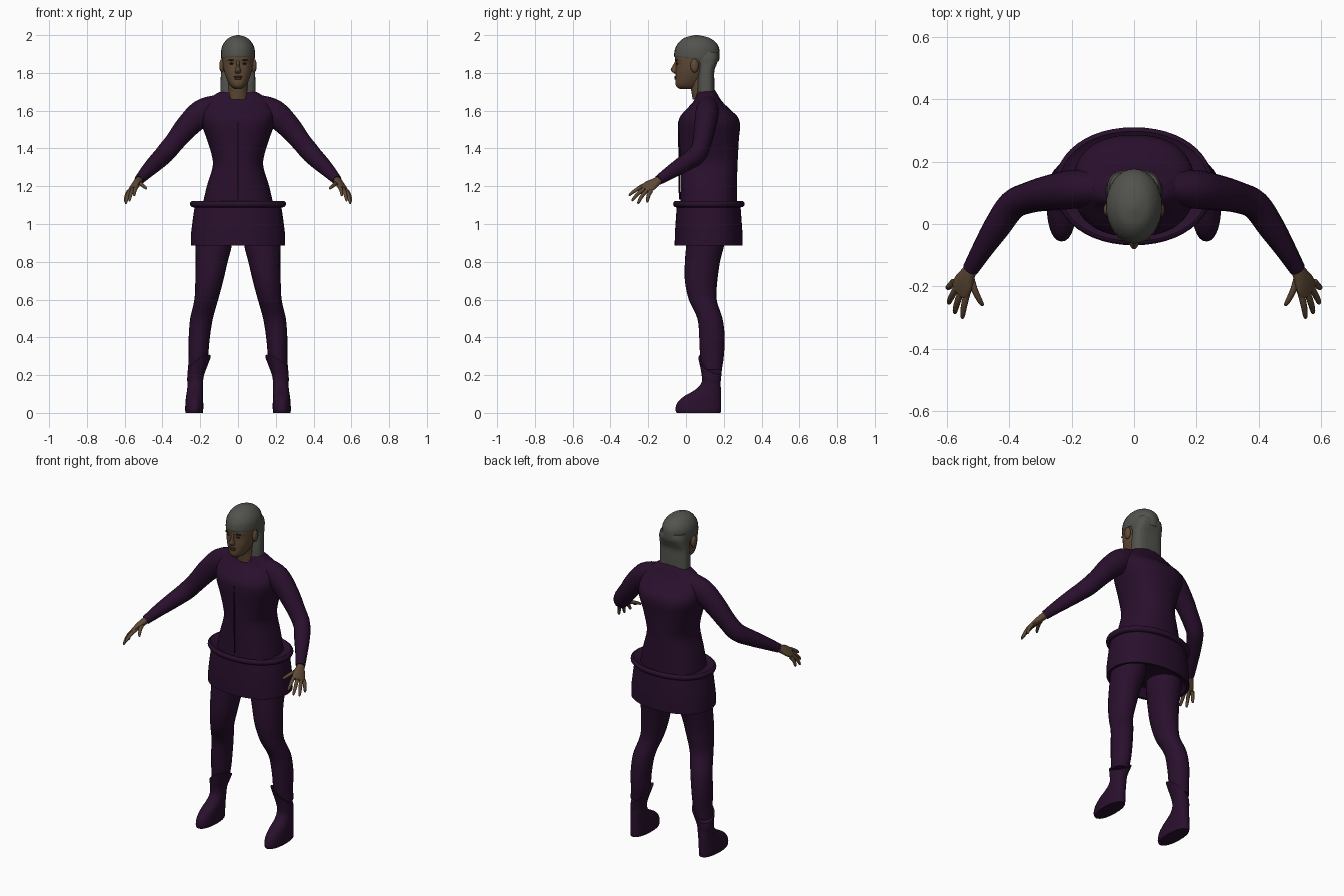
import bpy, bmesh, math
from mathutils import Vector

cube = bpy.data.objects.get("Cube")
if cube:
    bpy.data.objects.remove(cube)


def material(name, rgb):
    m = bpy.data.materials.new(name)
    m.use_nodes = True
    m.diffuse_color = (*rgb, 1)
    bsdf = m.node_tree.nodes["Principled BSDF"]
    bsdf.inputs["Base Color"].default_value = (*rgb, 1)
    bsdf.inputs["Roughness"].default_value = 0.8
    return m


PURPLE = material("dark purple cloth", (0.022, 0.005, 0.026))
SEAM = material("deep purple seam", (0.008, 0.002, 0.010))
SKIN = material("brown skin", (0.115, 0.068, 0.036))
LIPS = material("lip brown", (0.075, 0.032, 0.022))
BROW = material("dark brown", (0.018, 0.012, 0.008))
HAIR = material("grey hair", (0.085, 0.087, 0.075))


def interpolate(rows, steps):
    """Catmull-Rom spline through rows of numbers."""
    out = []
    for i in range(len(rows) - 1):
        p0, p1 = rows[max(i - 1, 0)], rows[i]
        p2, p3 = rows[i + 1], rows[min(i + 2, len(rows) - 1)]
        for s in range(steps):
            t = s / steps
            out.append([0.5 * (2 * b + (c - a) * t + (2 * a - 5 * b + 4 * c - d) * t * t
                               + (3 * b - a - 3 * c + d) * t ** 3)
                        for a, b, c, d in zip(p0, p1, p2, p3)])
    return out + [list(rows[-1])]


def skin_rings(name, rings, mat, mirror=False, angle=40):
    """Bridge loops of points into a closed smooth surface."""
    bm = bmesh.new()
    loops = [[bm.verts.new(p) for p in ring] for ring in rings]
    n = len(loops[0])
    for a, b in zip(loops, loops[1:]):
        for i in range(n):
            j = (i + 1) % n
            bm.faces.new((a[i], a[j], b[j], b[i]))
    bm.faces.new(loops[0])
    bm.faces.new(loops[-1])
    bmesh.ops.recalc_face_normals(bm, faces=bm.faces)
    me = bpy.data.meshes.new(name)
    bm.to_mesh(me)
    bm.free()
    me.materials.append(mat)
    ob = bpy.data.objects.new(name, me)
    bpy.context.collection.objects.link(ob)
    bpy.ops.object.select_all(action="DESELECT")
    ob.select_set(True)
    bpy.context.view_layer.objects.active = ob
    bpy.ops.object.shade_smooth_by_angle(angle=math.radians(angle))
    if mirror:
        ob.modifiers.new("mirror", "MIRROR").use_mirror_merge = False
    return ob


def loft(name, rows, mat, power=2.0, sides=32, steps=4, ridge=0, **kw):
    """Level sections: x, front y, back y, z, half width, slope in x, slope in y."""
    rings = []
    rows = [(*r, 0, 0)[:7] for r in rows]
    for x, y0, y1, z, rx, tx, ty in (interpolate(rows, steps) if steps > 1 else rows):
        ring = []
        for i in range(sides):
            a = 2 * math.pi * i / sides
            c, s = math.cos(a), math.sin(a)
            k = 1 - ridge * (i % 2)
            dx = k * rx * math.copysign(abs(c) ** (2 / power), c)
            dy = k * (y1 - y0) / 2 * math.copysign(abs(s) ** (2 / power), s)
            ring.append((x + dx, (y0 + y1) / 2 + dy, z + tx * dx + ty * dy))
        rings.append(ring)
    return skin_rings(name, rings, mat, **kw)


def tube(name, rows, mat, sides=16, steps=4, side=(0, 0, 1), **kw):
    """Sections across a path: x, y, z, half width, half thickness along 'side'."""
    path = interpolate(rows, steps)
    pts = [Vector(r[:3]) for r in path]
    rings = []
    for i, r in enumerate(path):
        t = (pts[min(i + 1, len(pts) - 1)] - pts[max(i - 1, 0)]).normalized()
        u = t.cross(Vector(side)).normalized()
        v = u.cross(t)
        rings.append([pts[i] + u * r[3] * math.cos(a) + v * r[4] * math.sin(a)
                      for a in (2 * math.pi * k / sides for k in range(sides))])
    return skin_rings(name, rings, mat, **kw)


def blob(name, centre, size, mat, mirror=False):
    """Small ellipsoid."""
    x, y, z = centre
    rows = []
    for i in range(9):
        a = math.pi * (i + 0.1) / 8.2 - math.pi / 2
        r = math.cos(a)
        rows.append((x, y - size[1] * r, y + size[1] * r, z + size[2] * math.sin(a), size[0] * r))
    return loft(name, rows, mat, sides=16, steps=1, mirror=mirror)


# Torso with wide back and rounded shoulders
loft("torso", [
    (0, -.03, .27, 1.09, .19), (0, -.03, .27, 1.2, .165), (0, -.03, .272, 1.3, .135),
    (0, -.032, .275, 1.36, .138), (0, -.036, .28, 1.45, .165), (0, -.04, .286, 1.52, .19),
    (0, -.033, .275, 1.565, .195), (0, .0, .235, 1.605, .19), (0, .04, .19, 1.65, .165),
    (0, .055, .165, 1.69, .115), (0, .06, .15, 1.713, .06)], PURPLE, power=2.4, sides=48)
loft("front_seam", [(0, -.038, -.03, 1.13, .003), (0, -.042, -.034, 1.5, .003),
                    (0, -.042, -.032, 1.54, .003)], SEAM, sides=8)

# Skirt and its raised belt
loft("skirt", [(0, -.01, .25, .93, .2), (0, -.045, .285, .885, .235), (0, -.06, .3, .885, .25),
               (0, -.059, .299, .95, .249), (0, -.052, .292, 1.05, .236),
               (0, -.048, .288, 1.1, .228)], PURPLE, power=2.2, sides=48, steps=1)
belt = [(0, -.05, .29, 1.088, .235)]
for i in range(9):
    a = math.pi * (i / 8 - 0.5)
    e = .013 * math.cos(a)
    belt.append((0, -.055 - e, .297 + e, 1.106 + .016 * math.sin(a), .241 + e))
belt.append((0, -.035, .275, 1.108, .215))
loft("belt", belt, PURPLE, power=2.1, sides=48, steps=1)

# Legs
loft("legs", [
    (.128, .0, .21, .95, .1), (.13, .0, .2, .88, .096), (.14, -.006, .18, .8, .085),
    (.152, -.006, .166, .7, .074), (.168, .015, .162, .6, .063), (.193, .06, .193, .5, .06),
    (.205, .07, .205, .4, .056), (.21, .075, .2, .3, .051), (.22, .09, .19, .23, .045)],
    PURPLE, sides=24, mirror=True)

# Boots: slanted shaft top, low toe, flat sole
loft("boots", [
    (.232, -.05, .183, 0, .046), (.232, -.056, .186, .02, .048), (.231, -.045, .186, .055, .047),
    (.23, -.01, .186, .088, .045), (.228, .045, .185, .12, .042), (.226, .08, .183, .155, .041),
    (.224, .083, .185, .19, .045, -.3, -.2), (.206, .066, .19, .258, .061, -.65, -.5)],
    PURPLE, power=2.2, sides=28, mirror=True)

# Arms, bent forward at the elbow
tube("arms", [
    (.11, .115, 1.63, .05, .055), (.19, .112, 1.59, .062, .07), (.27, .1, 1.515, .057, .063),
    (.335, .085, 1.435, .05, .054), (.39, .06, 1.37, .047, .052), (.44, -.01, 1.32, .043, .045),
    (.485, -.08, 1.275, .034, .036), (.524, -.145, 1.232, .026, .026)], PURPLE, mirror=True)

# Hands: flattened palm, four fingers and a thumb
tube("palms", [(.52, -.135, 1.236, .02, .02), (.532, -.16, 1.222, .027, .02),
               (.547, -.19, 1.203, .038, .017), (.558, -.215, 1.188, .036, .012),
               (.562, -.222, 1.184, .028, .008)],
     SKIN, side=(.6, 0, .8), mirror=True)
FINGERS = {
    "index": ((.53, -.205, 1.207), (.55, -.303, 1.15)),
    "middle": ((.549, -.205, 1.196), (.575, -.287, 1.121)),
    "ring": ((.566, -.2, 1.184), (.594, -.255, 1.106)),
    "little": ((.577, -.185, 1.175), (.597, -.205, 1.114)),
    "thumb": ((.525, -.165, 1.218), (.484, -.262, 1.186))}
for finger, (root, tip) in FINGERS.items():
    p, q = Vector(root), Vector(tip)
    rows = []
    for t, r in ((0, .011), (.4, .0105), (.75, .009), (.94, .0065), (1, .002)):
        c = p.lerp(q, t) + Vector((.004, -.004, .006)) * math.sin(math.pi * t)
        rows.append((*c, r, r))
    tube(finger + "_fingers", rows, SKIN, sides=10, steps=2, side=(1, 0, .3), mirror=True)

# Head and neck
loft("neck", [(0, .035, .14, 1.66, .055), (0, .025, .14, 1.72, .053), (0, .01, .13, 1.78, .055)], SKIN)
loft("head", [
    (0, -.035, .04, 1.716, .02), (0, -.05, .065, 1.727, .036), (0, -.056, .08, 1.745, .049),
    (0, -.055, .095, 1.775, .063), (0, -.054, .11, 1.81, .074), (0, -.053, .13, 1.85, .081),
    (0, -.058, .15, 1.88, .083), (0, -.05, .15, 1.92, .078), (0, -.01, .11, 1.96, .05)],
    SKIN, power=2.2)
loft("nose", [(0, -.06, -.03, 1.796, .009), (0, -.073, -.03, 1.805, .017),
              (0, -.081, -.03, 1.817, .014), (0, -.071, -.03, 1.837, .009),
              (0, -.059, -.03, 1.86, .009), (0, -.056, -.03, 1.875, .012)], SKIN, sides=16)
blob("ears", (.085, .045, 1.838), (.014, .022, .036), SKIN, True)
blob("eyes", (.032, -.046, 1.849), (.013, .006, .005), BROW, True)
blob("eyebrows", (.033, -.049, 1.868), (.02, .006, .004), BROW, True)
blob("upper_lip", (0, -.055, 1.780), (.024, .007, .005), LIPS)
blob("lower_lip", (0, -.054, 1.770), (.02, .008, .006), LIPS)

# Ridged hair cap and the straight fall of hair behind the ears
loft("hair_cap", [
    (0, -.03, .15, 1.88, .07, 0, -.05), (0, -.06, .172, 1.872, .087, 0, -.1),
    (0, -.062, .178, 1.9, .09, 0, -.05), (0, -.055, .174, 1.935, .086),
    (0, -.035, .154, 1.965, .07), (0, -.005, .12, 1.987, .046), (0, .045, .065, 2.0, .008)],
    HAIR, sides=64, ridge=.012)
loft("hair_fall", [
    (0, .06, .15, 1.67, .092), (0, .06, .15, 1.75, .092), (0, .065, .15, 1.81, .09),
    (0, .06, .162, 1.845, .087), (0, .03, .174, 1.88, .086), (0, .03, .17, 1.91, .08)],
    HAIR, power=3)
